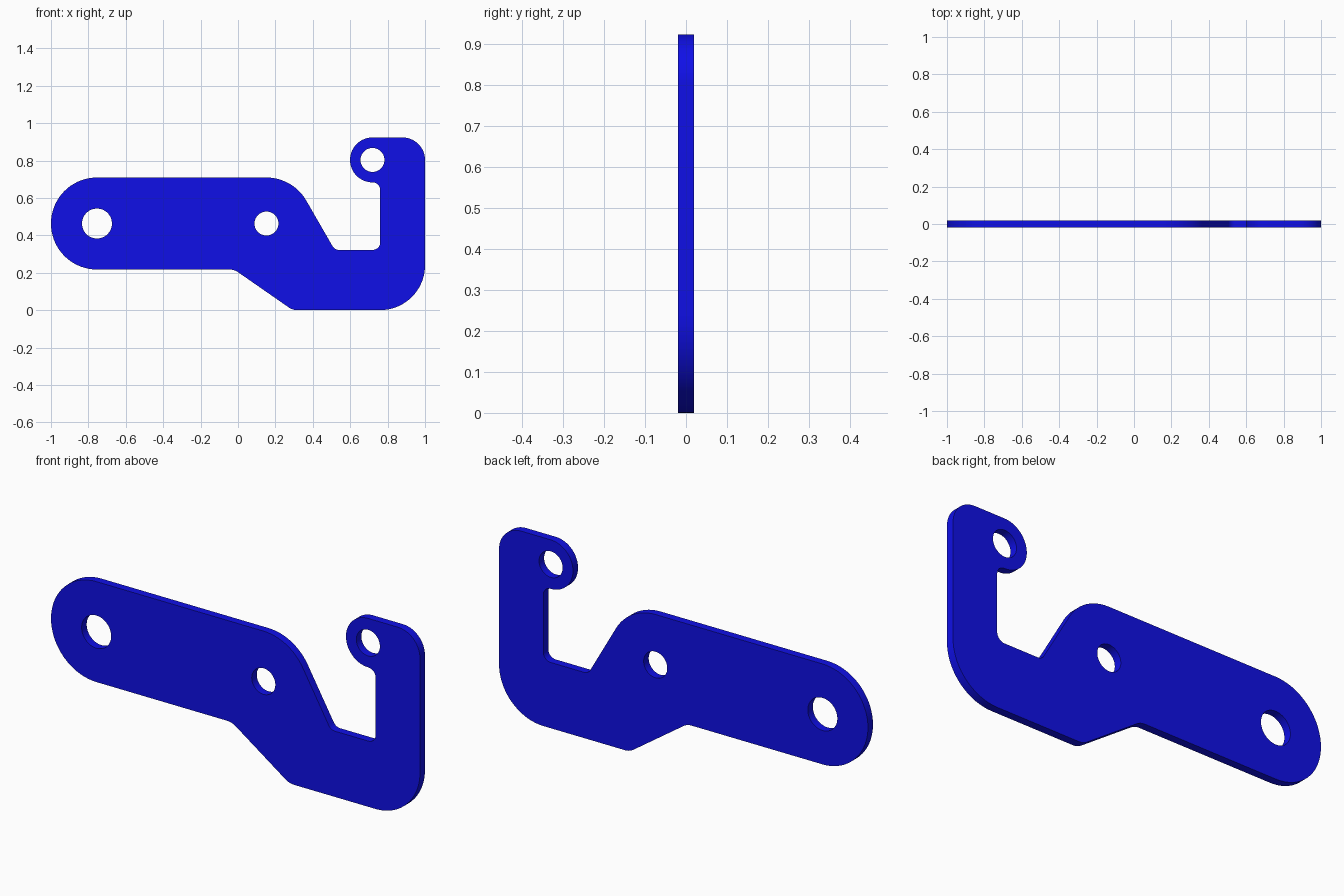
import bpy, bmesh, math
from mathutils import Vector, Matrix

if "Cube" in bpy.data.objects:
    bpy.data.objects.remove(bpy.data.objects["Cube"])

HALF_THICK = 0.0195
BIG, SMALL = 0.246, 0.12
MID_Z, TOP = 0.463, 0.923


def rounded(corners, steps=math.radians(5)):
    """Outline of a polygon whose corners (x, z, radius) are filleted."""
    pts = []
    for i, (x, z, r) in enumerate(corners):
        p = Vector((x, z))
        a = (Vector(corners[i - 1][:2]) - p).normalized()
        b = (Vector(corners[(i + 1) % len(corners)][:2]) - p).normalized()
        half = a.angle(b) / 2
        centre = p + (a + b).normalized() * (r / math.sin(half))
        start = p + a * (r / math.tan(half)) - centre
        end = p + b * (r / math.tan(half)) - centre
        turn = math.atan2(start.x * end.y - start.y * end.x, start.dot(end))
        n = max(4, round(abs(turn) / steps))
        pts += [centre + Matrix.Rotation(turn * k / n, 2) @ start for k in range(n + 1)]
    # drop coincident points where two fillets meet
    return [p for i, p in enumerate(pts) if (p - pts[i - 1]).length > 1e-3]


def circle(x, z, r, n=64):
    return [Vector((x + r * math.cos(2 * math.pi * k / n),
                    z + r * math.sin(2 * math.pi * k / n))) for k in range(n)]


# Plate outline, counter-clockwise from the lower left
outline = rounded([
    (-1.0, MID_Z - BIG, BIG),
    (-0.02, MID_Z - BIG, 0.08),
    (0.292, 0.0, 0.08),
    (1.0, 0.0, 0.24),
    (1.0, TOP, SMALL),
    (0.599, TOP, SMALL),
    (0.599, TOP - 2 * SMALL, SMALL),
    (0.76, TOP - 2 * SMALL, 0.04),
    (0.76, 0.322, 0.04),
    (0.517, 0.322, 0.04),
    (0.294, MID_Z + BIG, BIG),
    (-1.0, MID_Z + BIG, BIG),
])

# Pivot, middle and hook holes
holes = [circle(-0.754, MID_Z, 0.08),
         circle(0.152, MID_Z, 0.064),
         circle(0.719, TOP - SMALL, 0.064)]

# Filled, extruded plate
curve = bpy.data.curves.new("lever_plate", 'CURVE')
curve.dimensions = '2D'
curve.fill_mode = 'BOTH'
curve.extrude = HALF_THICK
for loop in [outline] + holes:
    s = curve.splines.new('POLY')
    s.points.add(len(loop) - 1)
    for pt, p in zip(s.points, loop):
        pt.co = (p.x, p.y, 0, 1)
    s.use_cyclic_u = True

plate = bpy.data.objects.new("lever_plate", curve)
bpy.context.collection.objects.link(plate)
bpy.context.view_layer.objects.active = plate
plate.select_set(True)
bpy.ops.object.convert(target='MESH')
plate = bpy.context.object

# Stand the plate upright and weld caps to walls
bm = bmesh.new()
bm.from_mesh(plate.data)
bmesh.ops.remove_doubles(bm, verts=bm.verts, dist=1e-4)
bmesh.ops.rotate(bm, verts=bm.verts, matrix=Matrix.Rotation(math.pi / 2, 3, 'X'))
bmesh.ops.recalc_face_normals(bm, faces=bm.faces)
bm.to_mesh(plate.data)
bm.free()
bpy.ops.object.shade_smooth_by_angle(angle=math.radians(30))

blue = bpy.data.materials.new("blue_paint")
blue.diffuse_color = (0.005, 0.005, 0.8, 1)
blue.use_nodes = True
blue.node_tree.nodes["Principled BSDF"].inputs["Base Color"].default_value = blue.diffuse_color
plate.data.materials.clear()
plate.data.materials.append(blue)
